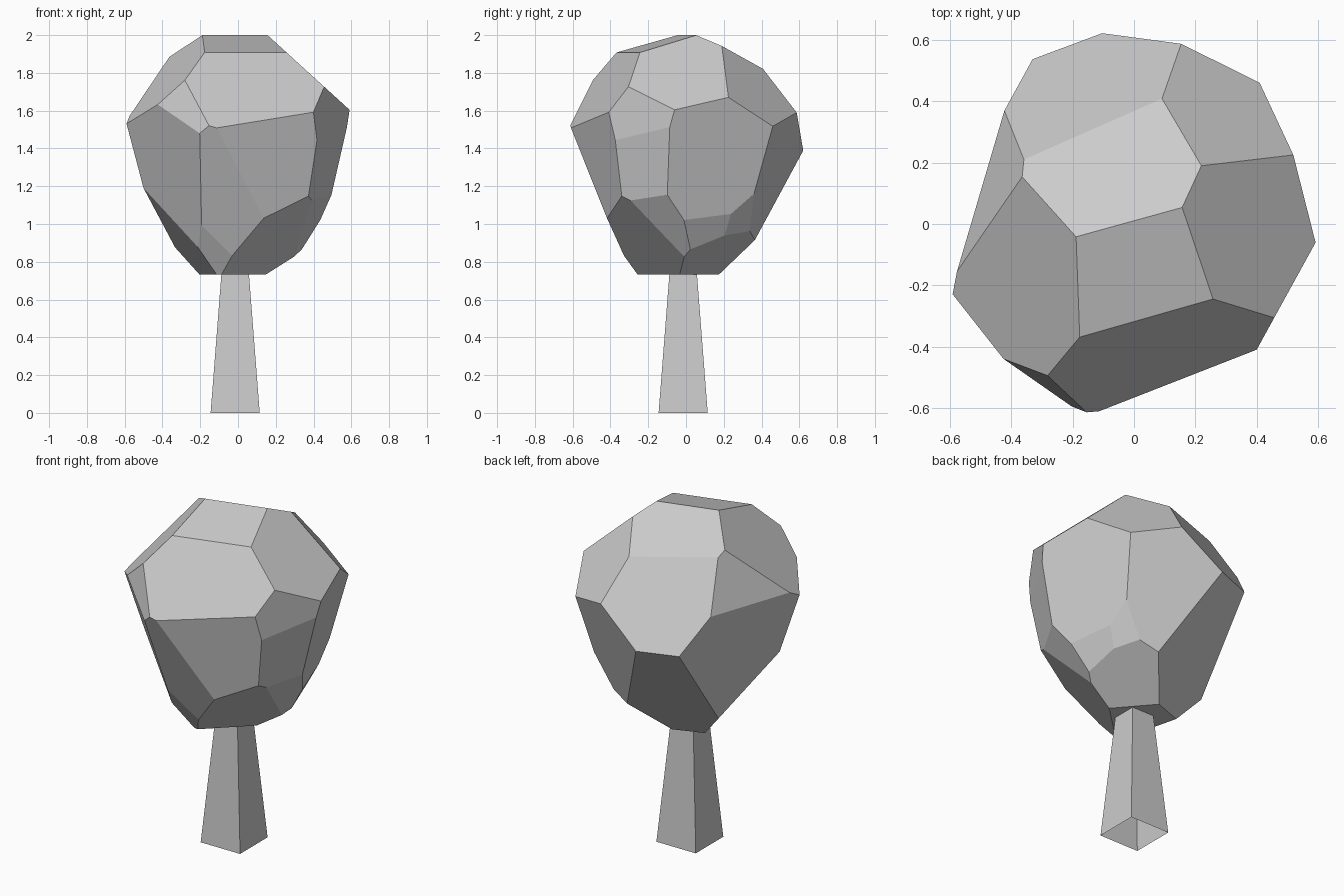
import bpy
import bmesh
from math import pi, sqrt
from mathutils import Matrix, Vector

default_cube = bpy.data.objects.get("Cube")
if default_cube:
    bpy.data.objects.remove(default_cube, do_unlink=True)

# One plain grey for the whole tree
grey = bpy.data.materials.new("plain_grey")
grey.use_nodes = True
colour = (0.6, 0.6, 0.6, 1)
grey.diffuse_color = colour
grey.node_tree.nodes["Principled BSDF"].inputs["Base Color"].default_value = colour


def add_object(name, bm):
    """Turn a bmesh into a flat-shaded object with the grey material."""
    bmesh.ops.recalc_face_normals(bm, faces=bm.faces)
    mesh = bpy.data.meshes.new(name)
    bm.to_mesh(mesh)
    bm.free()
    mesh.materials.append(grey)
    obj = bpy.data.objects.new(name, mesh)
    bpy.context.scene.collection.objects.link(obj)
    return obj


def slice_off(bm, normal, offset):
    """Cut away everything beyond the plane normal . p = offset and cap the cut."""
    normal = Vector(normal)
    bmesh.ops.bisect_plane(
        bm,
        geom=bm.verts[:] + bm.edges[:] + bm.faces[:],
        dist=1e-5,
        plane_co=normal * (offset / normal.length_squared),
        plane_no=normal,
        clear_outer=True,
    )
    rim = [edge for edge in bm.edges if edge.is_boundary]
    if rim:
        bmesh.ops.holes_fill(bm, edges=rim, sides=0)


# Facets of the crown: each is a cutting plane (normal x, y, z, offset)
upper_facets = [
    (-.13, .48, 1, 2.005),    # top
    (.08, -.28, 1, 1.997),    # top front
    (.44, -1.54, 1, 2.397),   # front slope
    (-1.02, -.32, 1, 2.206),  # right slope
    (-.56, -1, .2, 1.003),    # front right chip
    (.91, 0, 1, 2.142),       # left slope
    (.79, 1.02, 1, 2.309),    # back left slope
    (-.58, 1.5, 1, 2.38),     # back slope
    (-2.53, .72, 1, 2.915),   # back right slope
]
side_facets = [
    (-1, .3, -.21, .2),       # right
    (.4, 1, -.34, .107),      # back
    (1, .31, -.24, .187),     # left
    (1, -.55, 0, .624),       # front left, upper
    (1, -.5, -.21, .302),     # front left, lower
    (.42, -1, -.18, .29),     # front
    (-.04, -1, -.42, -.02),   # front, lower
    (-1, -1, -.44, .145),     # front right
]
under_facets = [
    (-.36, 1, -.72, -.342),   # back
    (1, .66, -.64, -.151),    # back left chip
    (1, .86, -1.8, -1.2),     # back left
    (1, .35, -.55, -.13),     # left chip
    (1, -.42, -.72, -.295),   # left
    (1, -1.05, -1.32, -.785), # front left
    (-.22, -1, -.6, -.164),   # front
    (-1, -.25, -.8, -.41),    # right
    (0, 0, -1, -.733),        # flat base
]

# Crown: a block whittled down facet by facet
crown = bmesh.new()
bmesh.ops.create_cube(crown, size=3, matrix=Matrix.Translation((0, 0, 1.4)))
for x, y, z, offset in upper_facets + side_facets + under_facets:
    slice_off(crown, (x, y, z), offset)
add_object("crown", crown)

# Trunk: a square taper, open underneath, running a little into the crown
height = 0.85
trunk = bmesh.new()
place = Matrix.Translation((-.015, -.015, height / 2)) @ Matrix.Rotation(pi / 4, 4, "Z")
bmesh.ops.create_cone(
    trunk, cap_ends=True, segments=4,
    radius1=.13 * sqrt(2), radius2=.064 * sqrt(2),
    depth=height, matrix=place,
)
base = min(trunk.faces, key=lambda face: face.calc_center_median().z)
bmesh.ops.delete(trunk, geom=[base], context="FACES_ONLY")
add_object("trunk", trunk)
